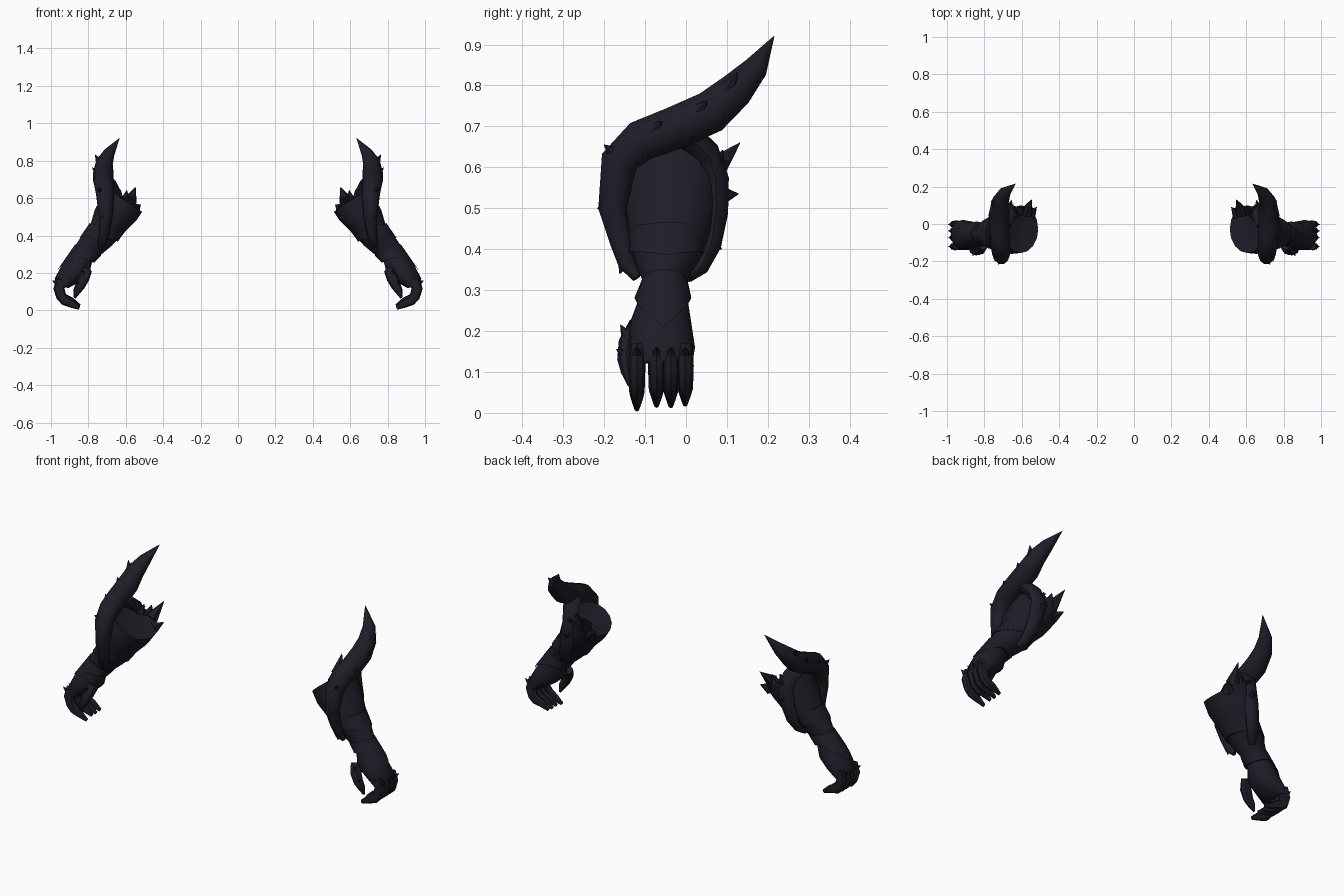
import bpy, bmesh, math
from mathutils import Vector

armor = bpy.data.materials.new("dark_navy_armor")
armor.diffuse_color = (0.0125, 0.0125, 0.021, 1)


def build(name, lofts, angle=40):
    """Skin each list of rings, close the ends and mirror the part to the other arm."""
    bm = bmesh.new()
    for rings in lofts:
        vs = [[bm.verts.new(p) for p in r] for r in rings]
        n = len(vs[0])
        for a, b in zip(vs, vs[1:]):
            for i in range(n):
                j = (i + 1) % n
                bm.faces.new((a[i], a[j], b[j], b[i]))
        bm.faces.new(vs[0])
        bm.faces.new(vs[-1])
    bmesh.ops.recalc_face_normals(bm, faces=bm.faces)
    me = bpy.data.meshes.new(name)
    bm.to_mesh(me)
    bm.free()
    me.materials.append(armor)
    ob = bpy.data.objects.new(name, me)
    bpy.context.collection.objects.link(ob)
    bpy.context.view_layer.objects.active = ob
    ob.select_set(True)
    bpy.ops.object.shade_smooth_by_angle(angle=math.radians(angle))
    ob.select_set(False)
    ob.modifiers.new("other_arm", 'MIRROR').use_mirror_merge = False
    return ob


def oval(xi, zi, xo, zo, y0, y1, n=16, grow=0.0, point=0.0):
    """Oval ring from an inner to an outer point; 'point' pulls its outer side toward the hand."""
    c = Vector(((xi + xo) / 2, (y0 + y1) / 2, (zi + zo) / 2))
    u = Vector(((xo - xi) / 2, 0, (zo - zi) / 2))
    u += u.normalized() * grow
    h = (y1 - y0) / 2 + grow
    ring = []
    for k in range(n):
        a = 2 * math.pi * k / n
        pull = point * max(0, 1 - abs((a + math.pi) % (2 * math.pi) - math.pi) / 1.5)
        ring.append(c + u * math.cos(a) + Vector((0, h * math.sin(a), 0))
                    + Vector((0.5, 0, -0.86)) * pull)
    return ring


def tube(path, ref=(1, 0, 0), n=8, squash=1.0):
    """Rings along (x, y, z, radius) points; squash scales the width along ref."""
    pts = [Vector(p[:3]) for p in path]
    rings = []
    for i, p in enumerate(pts):
        t = (pts[min(i + 1, len(pts) - 1)] - pts[max(i - 1, 0)]).normalized()
        u = Vector(ref)
        u = (u - t * u.dot(t)).normalized()
        v = t.cross(u)
        r = path[i][3]
        rings.append([p + u * r * squash * math.cos(2 * math.pi * k / n)
                      + v * r * math.sin(2 * math.pi * k / n) for k in range(n)])
    return rings


def spike(base, tip, r):
    d = Vector(tip) - Vector(base)
    ref = (0, 0, 1) if abs(d.normalized().z) < 0.8 else (0, 1, 0)
    return tube([(*base, r), (*tip, 0.001)], ref, 6)


# Forearm shell, flaring to a shallow dished end at the elbow
build("forearm", [[
    oval(.81, .21, .90, .25, -.10, -.01),
    oval(.78, .255, .90, .305, -.112, .003),
    oval(.735, .295, .868, .35, -.105, .0),
    oval(.675, .345, .84, .39, -.125, .03),
    oval(.605, .42, .79, .455, -.145, .065),
    oval(.545, .478, .765, .54, -.16, .085),
    oval(.512, .527, .70, .65, -.155, .10),
    oval(.56, .545, .675, .62, -.115, .06),
]])

# Overlapping plates with pointed edges on the forearm and wrist
build("forearm_plate", [[
    oval(.605, .425, .79, .465, -.14, .055, grow=.004),
    oval(.65, .37, .825, .41, -.13, .035, grow=.008, point=.03),
    oval(.65, .37, .825, .41, -.13, .035, grow=-.01),
]])
build("wrist_cuff", [[
    oval(.735, .295, .868, .35, -.105, .0, grow=.004),
    oval(.775, .258, .905, .305, -.118, .005, grow=.008, point=.115),
    oval(.775, .258, .905, .305, -.118, .005, grow=-.012),
]])

# Hand back and palm
build("hand", [[
    oval(.78, .26, .90, .31, -.113, .003),
    oval(.795, .195, .948, .23, -.14, .014),
    oval(.85, .15, .98, .17, -.138, .022),
    oval(.905, .12, .975, .125, -.134, .016),
]])

# Curled fingers; the index finger stands a little apart and reaches lowest
fingers, knuckles = [], []
for y, drop in ((-.12, 0), (-.072, .009), (-.037, .008), (-.002, .012)):
    fingers.append(tube([
        (.945, y, .165, .027), (.957, y, .115, .03), (.945, y, .075, .028),
        (.925, y, .052 + drop / 2, .027), (.892, y, .036 + drop, .022),
        (.848, y, .012 + drop, .010)], (0, 1, 0), 8, .7))
    knuckles.append(spike((.955, y, .135), (.993, y, .16), .02))
    knuckles.append(spike((.95, y, .085), (.978, y, .082), .014))
build("fingers", fingers)
build("knuckle_spikes", knuckles, 20)
build("thumb", [tube([
    (.81, -.115, .215, .03), (.825, -.14, .17, .03), (.845, -.146, .13, .026),
    (.862, -.142, .10, .02), (.873, -.137, .066, .006)], (0, 1, 0), 8, .85),
    spike((.83, -.14, .18), (.825, -.16, .215), .02),
    spike((.85, -.145, .14), (.862, -.17, .155), .018)])

# Front rim that grows out of the forearm and sweeps back into a horn
build("horn", [tube([
    (.735, -.12, .33, .012), (.725, -.145, .365, .022), (.715, -.16, .42, .028),
    (.708, -.18, .50, .036), (.71, -.163, .615, .048), (.715, -.11, .665, .053),
    (.72, -.03, .695, .055), (.72, .06, .735, .055), (.715, .12, .787, .046),
    (.69, .168, .84, .032), (.634, .215, .92, .001)], n=10)], 50)

# Rear rim, closing over the top of the forearm into the horn
build("rear_rim", [tube([
    (.74, .005, .33, .012), (.72, .035, .355, .02), (.70, .06, .41, .026),
    (.68, .073, .49, .03), (.665, .073, .57, .032), (.675, .05, .635, .033),
    (.70, .0, .68, .035)], squash=1.4)], 50)

# Broad spikes on the horn ridge, the rims and the rear lip of the elbow
build("horn_spikes", [
    spike((.725, .09, .77), (.764, .125, .832), .036),
    spike((.73, .015, .72), (.779, .05, .762), .04),
    spike((.73, -.09, .675), (.775, -.06, .712), .04),
    spike((.715, -.15, .61), (.745, -.2, .655), .04),
    spike((.705, -.17, .505), (.725, -.217, .50), .03),
    spike((.72, -.15, .37), (.73, -.162, .34), .018),
], 30)
build("rim_spikes", [
    spike((.67, .065, .53), (.655, .128, .535), .038),
    spike((.695, .055, .42), (.70, .087, .40), .026),
    spike((.665, .06, .60), (.645, .105, .615), .03),
    spike((.575, .06, .585), (.548, .132, .66), .036),
    spike((.555, .05, .54), (.52, .09, .565), .034),
    spike((.60, .07, .59), (.595, .09, .642), .03),
    spike((.64, .05, .60), (.628, .07, .645), .03),
], 30)
